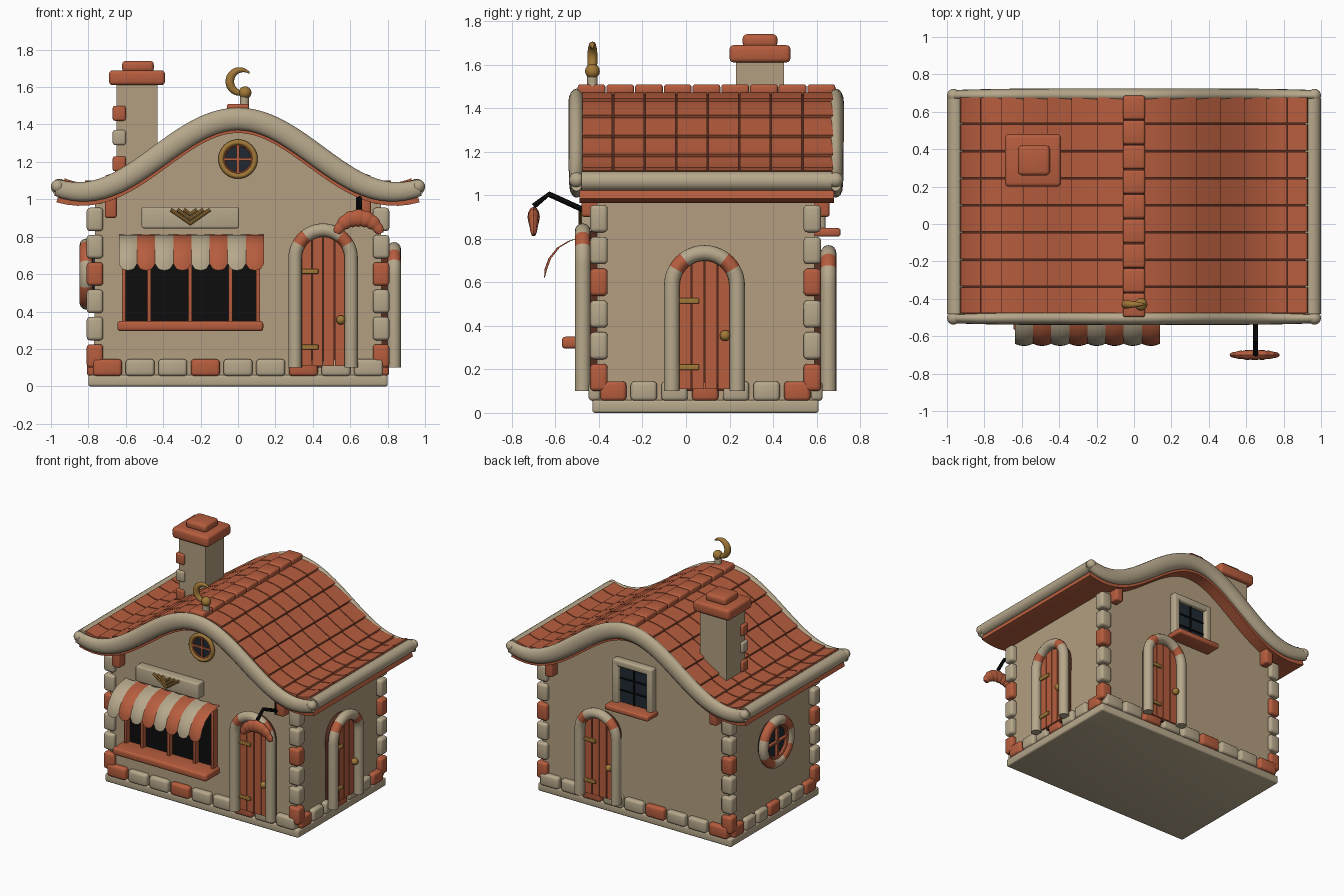
import bpy, bmesh
from math import sin, cos, pi, sqrt, radians
from mathutils import Matrix, Vector

if "Cube" in bpy.data.objects:
    bpy.data.objects.remove(bpy.data.objects["Cube"], do_unlink=True)


def material(name, r, g, b):
    mat = bpy.data.materials.new(name)
    mat.use_nodes = True
    mat.diffuse_color = (r, g, b, 1)
    bsdf = next(n for n in mat.node_tree.nodes if n.type == "BSDF_PRINCIPLED")
    bsdf.inputs["Base Color"].default_value = (r, g, b, 1)
    bsdf.inputs["Roughness"].default_value = 0.8
    return mat


WALL = material("wall plaster", .45, .345, .215)
TRIM = material("pale stone", .47, .39, .26)
RED = material("terracotta", .47, .11, .048)
GAP = material("dark brown joint", .09, .025, .014)
GOLD = material("old gold", .36, .19, .04)
GLASS = material("dark glass", .014, .022, .032)
BLACK = material("black", .004, .004, .004)

# Wall frames: local x runs along the wall, local -y points outwards
FRONT = Matrix.Translation((0, -.41, 0))
RIGHT = Matrix.Translation((.77, 0, 0)) @ Matrix.Rotation(pi / 2, 4, "Z")
BACK = Matrix.Translation((0, .59, 0)) @ Matrix.Rotation(pi, 4, "Z")
LEFT = Matrix.Translation((-.77, 0, 0)) @ Matrix.Rotation(-pi / 2, 4, "Z")
WORLD = Matrix()


def finish(name, bm, mats, m=WORLD):
    bmesh.ops.recalc_face_normals(bm, faces=bm.faces)
    for f in bm.faces:
        f.smooth = True
    for e in bm.edges:
        e.smooth = len(e.link_faces) == 2 and e.calc_face_angle(0) < .65
    bm.transform(m)
    me = bpy.data.meshes.new(name)
    bm.to_mesh(me)
    bm.free()
    for mat in mats if isinstance(mats, (list, tuple)) else [mats]:
        me.materials.append(mat)
    ob = bpy.data.objects.new(name, me)
    bpy.context.collection.objects.link(ob)
    return ob


def box(name, lo, hi, mat, m=WORLD, bevel=0.0):
    lo, hi = Vector(lo), Vector(hi)
    bm = bmesh.new()
    bmesh.ops.create_cube(bm, size=1, matrix=Matrix.Translation((lo + hi) / 2) @ Matrix.Diagonal((*(hi - lo), 1)))
    if bevel:
        bmesh.ops.bevel(bm, geom=bm.edges[:], offset=bevel, segments=3, profile=.5, affect="EDGES")
    return finish(name, bm, mat, m)


def add_prism(bm, outline, y0, y1):
    a = [bm.verts.new((x, y0, z)) for x, z in outline]
    b = [bm.verts.new((x, y1, z)) for x, z in outline]
    bm.faces.new(a)
    bm.faces.new(b[::-1])
    for i in range(len(a)):
        j = (i + 1) % len(a)
        bm.faces.new((a[j], a[i], b[i], b[j]))


def prism(name, outline, y0, y1, mat, m=WORLD):
    bm = bmesh.new()
    add_prism(bm, outline, y0, y1)
    return finish(name, bm, mat, m)


def sweep(name, pts, radius, mats, normal=(0, 1, 0), m=WORLD, flat=1, closed=False, pick=None, n=12):
    """Round or oval section carried along a planar path."""
    pts, normal, k = [Vector(p) for p in pts], Vector(normal), len(pts)
    bm, rings = bmesh.new(), []
    for i, p in enumerate(pts):
        a, b = (pts[i - 1], pts[(i + 1) % k]) if closed else (pts[max(i - 1, 0)], pts[min(i + 1, k - 1)])
        side = (b - a).normalized().cross(normal)
        r = radius(i / (k - 1)) if callable(radius) else radius
        rings.append([bm.verts.new(p + r * (cos(t) * side + sin(t) * flat * normal))
                      for t in (2 * pi * s / n for s in range(n))])
    for i in range(k if closed else k - 1):
        for s in range(n):
            q, w = rings[i], rings[(i + 1) % k]
            f = bm.faces.new((q[s], q[(s + 1) % n], w[(s + 1) % n], w[s]))
            f.material_index = pick(i) if pick else 0
    if not closed:
        bm.faces.new(rings[0])
        bm.faces.new(rings[-1])
    return finish(name, bm, mats, m)


def ball(name, c, r, mat, m=WORLD):
    bm = bmesh.new()
    bmesh.ops.create_uvsphere(bm, u_segments=16, v_segments=10, radius=r, matrix=Matrix.Translation(c))
    return finish(name, bm, mat, m)


def circle(u, z, r, d, a0=0, a1=360, k=32, full=True):
    angles = [radians(a0 + (a1 - a0) * i / (k if full else k - 1)) for i in range(k)]
    return [(u + r * cos(a), -d, z + r * sin(a)) for a in angles]


def roof(x, off=0.0):
    """Point on the bell-shaped roof line, shifted along its normal."""
    slope = -.195 * pi / .84 * sin(pi * x / .84)
    s = off / sqrt(1 + slope * slope)
    return x - slope * s, 1.235 + .195 * cos(pi * x / .84) + s


def roof_band(x0, x1, lo, hi0, hi1, k):
    xs = [i / k for i in range(k + 1)]
    top = [roof(x0 + (x1 - x0) * t, hi0 + (hi1 - hi0) * t) for t in xs]
    return top + [roof(x0 + (x1 - x0) * t, lo) for t in reversed(xs)]


# Body
box("ground_slab", (-.8, -.43, 0), (.8, .61, .06), TRIM, bevel=.012)
gable = [(-.77, .05)] + [roof(-.77 + 1.54 * i / 24, -.03) for i in range(25)] + [(.77, .05)]
prism("walls", gable, -.41, .59, WALL)

# Base and corner stones
for m, start, count, pitch, red in ((FRONT, -.785, 9, .1745, 0), (BACK, -.785, 9, .1745, 2),
                                    (RIGHT, -.405, 7, .141, 0), (LEFT, -.585, 7, .141, 0)):
    for i in range(count):
        u = start + i * pitch
        box("base_stone", (u + .01, -.038, .055), (u + pitch - .01, .02, .145),
            RED if i % 3 == red else TRIM, m, .018)
for x in (-.765, .765):
    for y in (-.4, .58):
        for i in range(7):
            z = .1 + .146 * i
            box("corner_stone", (x - .044, y - .04, z), (x + .044, y + .04, z + .125),
                RED if i % 3 == 0 else TRIM, bevel=.018)

# Roof deck, tiles and ridge
bm = bmesh.new()
add_prism(bm, roof_band(-.95, .95, -.075, .035, .035, 40), -.49, .68)
deck = finish("roof_deck", bm, [RED, GAP])
for p in deck.data.polygons:
    p.material_index = 1 if p.normal.z > .5 else 0
bm = bmesh.new()
for side in (-1, 1):
    for row in range(7):
        x = .05 + .128 * row
        for col in range(8):
            y = -.48 + .145 * col
            add_prism(bm, roof_band(side * x, side * (x + .124), .03, .047, .06, 4), y + .004, y + .141)
finish("roof_tiles", bm, RED)
for i in range(9):
    y = -.5 + .132 * i
    box("ridge_tile", (-.06, y + .002, 1.46), (.06, y + .13, 1.51), RED, bevel=.014)

# Bargeboards and eaves
line = [roof(-.97 + 1.94 * i / 48) for i in range(49)]
for y in (-.503, .688):
    sweep("bargeboard", [(x, y, z) for x, z in line],
          lambda t: .06 - .015 * abs(2 * t - 1) ** 4, TRIM, flat=.62, n=16)
    for x in (-.965, .965):
        ball("bargeboard_tip", (x, y, 1.07), .035, TRIM)
for x in (-.955, .955):
    sweep("eave_roll", [(x, -.48, 1.065), (x, .67, 1.065)], .045, TRIM, (0, 0, 1), n=16)
for m in (FRONT, BACK):
    for u in (-.68, .68):
        box("eave_bracket", (u - .032, -.07, .9), (u + .032, .01, 1.06), RED, m, .014)

# Chimney
box("chimney", (-.65, .23, 1.0), (-.43, .45, 1.64), WALL)
box("chimney_cap", (-.69, .2, 1.61), (-.39, .48, 1.69), RED, bevel=.02)
box("chimney_top", (-.62, .26, 1.68), (-.45, .42, 1.74), RED, bevel=.02)
for z, mat in ((1.15, RED), (1.29, TRIM), (1.42, RED)):
    box("chimney_stone", (-.67, .215, z), (-.6, .285, z + .08), mat, bevel=.012)

# Crescent finial
sweep("finial_post", [(.035, -.43, 1.47), (.035, -.43, 1.56)], .024, TRIM)
ball("finial_ball", (.038, -.43, 1.57), .034, GOLD)
sweep("finial_crescent", circle(.018, 1.63, .062, .43, 45, 315, 25, False),
      lambda t: .004 + .019 * sin(pi * t), GOLD)


def door(m, u, top):
    """Arched plank door with a stone surround."""
    zc, r = top - .185, .15
    arch = circle(u, zc, r, .065, 180, 0, 25, False)
    path = [(u - r, -.065, .1)] + arch + [(u + r, -.065, .1)]
    is_red = lambda i: 1 if 4 <= i - 1 < 7 or 17 <= i - 1 < 20 else 0
    sweep("door_surround", path, .036, [TRIM, RED], m=m, pick=is_red, n=16)
    shape = [(p[0], p[2]) for p in arch]
    prism("door_back", [(u - r, .1)] + shape + [(u + r, .1)], -.03, .01, GAP, m)
    for i in range(4):
        a = -.12 + .06 * i
        us = [a + .003 + .054 * t / 4 for t in range(5)]
        top_line = [(u + v, zc + sqrt(.135 ** 2 - v * v)) for v in us]
        prism("door_plank", [(u + us[0], .11)] + top_line + [(u + us[-1], .11)], -.05, 0, RED, m)
    for z in (.21, zc - .07):
        box("door_hinge", (u - .125, -.064, z - .013), (u - .025, -.04, z + .013), GOLD, m, .005)
    ball("door_knob", (u + .095, -.07, .355), .025, GOLD, m)


door(FRONT, .455, .87)
door(RIGHT, .085, .77)
door(BACK, -.27, .77)


def round_window(m, u, z, r, tube, mats, pick, depth):
    prism("round_glass", [(p[0], p[2]) for p in circle(u, z, r, 0)], -depth * .5, .01, GLASS, m)
    sweep("round_frame", circle(u, z, r, depth * .6), tube, mats, m=m, closed=True, pick=pick)
    sweep("round_inner_ring", circle(u, z, r - tube, depth * .6), tube * .45, RED, m=m, closed=True, n=8)
    b = .007
    box("round_bar", (u - b, -depth * .8, z - r), (u + b, 0, z + r), RED, m)
    box("round_bar", (u - r, -depth * .8, z - b), (u + r, 0, z + b), RED, m)


round_window(FRONT, 0, 1.215, .09, .015, GOLD, None, .03)
round_window(LEFT, -.09, .6, .155, .035, [TRIM, RED], lambda i: (i + 2) // 4 % 2, .07)

# Square back window
box("back_glass", (-.14, -.02, .85), (.14, .01, 1.15), GLASS, BACK)
for s in (-1, 1):
    box("back_window_jamb", (s * .14 - .025, -.05, .83), (s * .14 + .025, .01, 1.16), TRIM, BACK, .012)
box("back_window_head", (-.165, -.05, 1.12), (.165, .01, 1.17), TRIM, BACK, .012)
box("back_window_sill", (-.18, -.12, .81), (.18, .01, .85), RED, BACK, .012)
box("back_window_bar", (-.006, -.028, .85), (.006, 0, 1.13), BLACK, BACK)
for z in (.94, 1.03):
    box("back_window_bar", (-.12, -.028, z - .005), (.12, 0, z + .005), BLACK, BACK)

# Shop window
box("shop_opening", (-.61, -.012, .34), (.105, .01, .78), BLACK, FRONT)
for u in (-.61, -.475, -.256, -.04, .107):
    box("shop_window_post", (u - .011, -.05, .34), (u + .011, .01, .78), RED, FRONT, .004)
box("shop_sill", (-.645, -.16, .295), (.135, .01, .35), RED, FRONT, .016)

# Striped awning with scalloped edge
bm = bmesh.new()
section = [(0, .812), (.06, .808), (.12, .79), (.17, .76), (.21, .71), (.228, .66)]
width, steps = .097, 6
for stripe in range(8):
    rows = []
    for i in range(steps + 1):
        s = 2 * i / steps - 1
        u, puff = -.637 + width * (stripe + i / steps), .012 * (1 - s * s)
        tip = (.23, .62 + .035 * (1 - sqrt(1 - s * s)))
        rows.append([bm.verts.new((u, -d - puff, z)) for d, z in section + [tip]])
    for a, b in zip(rows, rows[1:]):
        for j in range(len(section)):
            bm.faces.new((a[j], a[j + 1], b[j + 1], b[j])).material_index = stripe % 2
bmesh.ops.solidify(bm, geom=bm.faces[:], thickness=.01)
finish("awning", bm, [TRIM, RED], FRONT)

# Sign board with a plain gilded ornament
box("sign_board", (-.515, -.07, .845), (.005, .01, .96), TRIM, FRONT, .01)
for w, z in ((.105, .87), (.07, .895), (.035, .92)):
    sweep("sign_ornament", [(-.255 - w, -.075, .945), (-.255, -.075, z), (-.255 + w, -.075, .945)],
          .01, GOLD, m=FRONT, n=8)

# Hanging pastry on a bent bracket
sweep("hanger_arm", [(.65, -.41, .905), (.65, -.63, 1.005), (.65, -.7, .95)], .013, BLACK, (1, 0, 0), n=8)
box("hanger_plate", (.632, -.47, .9), (.668, -.41, 1.01), BLACK)
sweep("hanging_crescent_roll", circle(.645, .775, .125, .7, 160, 20, 43, False),
      lambda t: .016 + .026 * sin(pi * t) + .005 * abs(sin(7 * pi * t)), RED, flat=.6)
